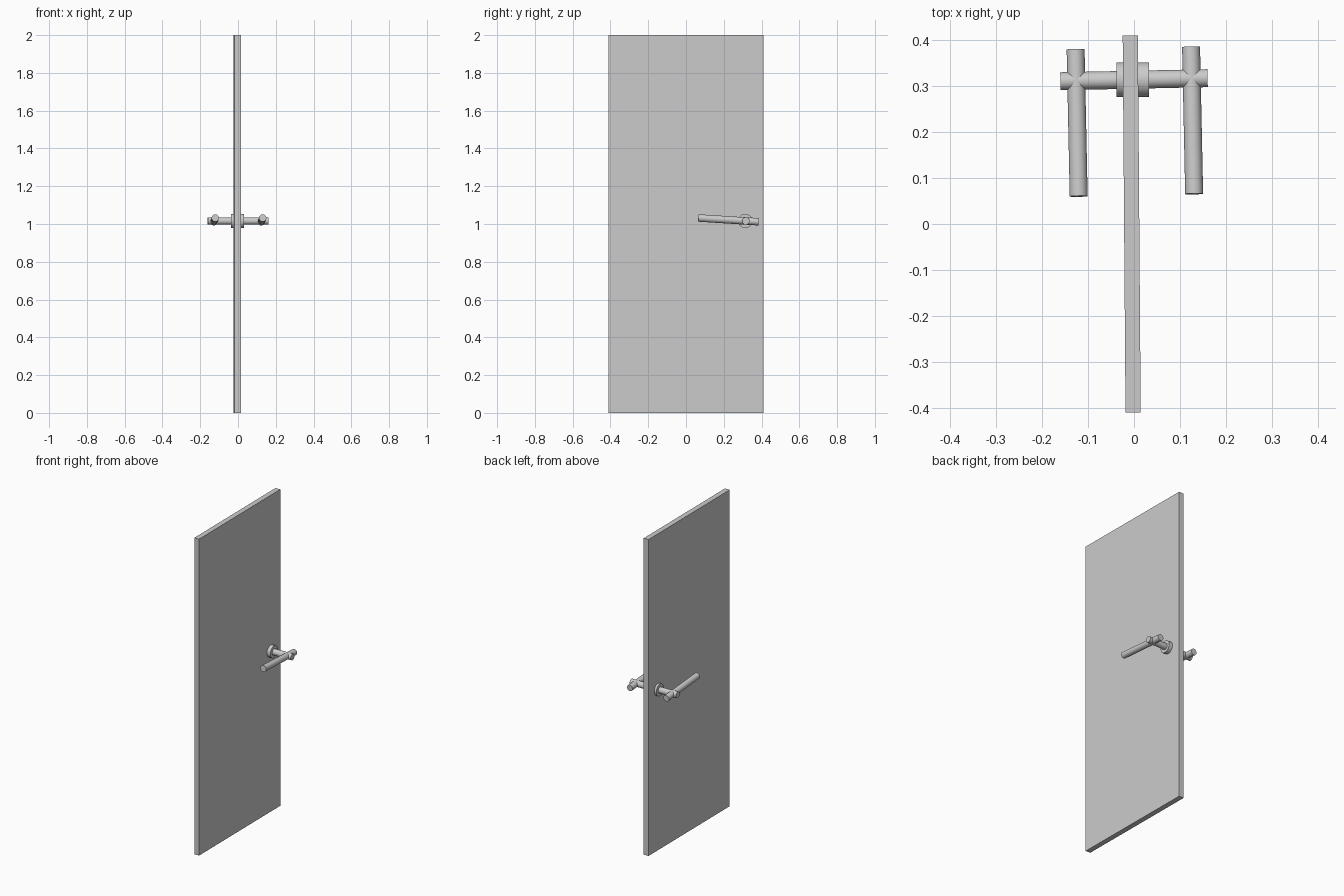
import bpy
import math
from mathutils import Vector, Matrix

if "Cube" in bpy.data.objects:
    bpy.data.objects.remove(bpy.data.objects["Cube"])

AXIS = Vector((-0.0025, 0.3135, 1.016))   # handle centre inside the door
YAW = math.radians(1.2)                   # slight swing of the handle
DROOP = math.radians(-3.6)                # lever tilt


def rod(name, centre, direction, radius, length):
    rot = Vector(direction).to_track_quat('Z', 'Y').to_euler()
    bpy.ops.mesh.primitive_cylinder_add(vertices=32, radius=radius, depth=length,
                                        location=centre, rotation=rot)
    ob = bpy.context.object
    ob.name = name
    bpy.ops.object.shade_smooth_by_angle(angle=math.radians(35))
    return ob


# Door slab, turned very slightly
bpy.ops.mesh.primitive_cube_add(size=1, location=(-0.005, 0, 1),
                                rotation=(0, 0, math.radians(0.43)))
door = bpy.context.object
door.name = "door_panel"
door.scale = (0.033, 0.82, 2.0)

turn = Matrix.Rotation(YAW, 3, 'Z')
across = turn @ Vector((1, 0, 0))
along = turn @ Matrix.Rotation(DROOP, 3, 'X') @ Vector((0, 1, 0))

# Round collar and spindle through the door
rod("handle_collar", AXIS, (1, 0, 0), 0.038, 0.071)
rod("handle_spindle", AXIS + across * 0.0025, across, 0.0195, 0.32)

# One lever on each side, crossing the spindle
for side, label in ((-1, "left"), (1, "right")):
    joint = AXIS + across * (0.0025 + side * 0.1255)
    rod("lever_" + label, joint - along * 0.0913, along, 0.0195, 0.32)
